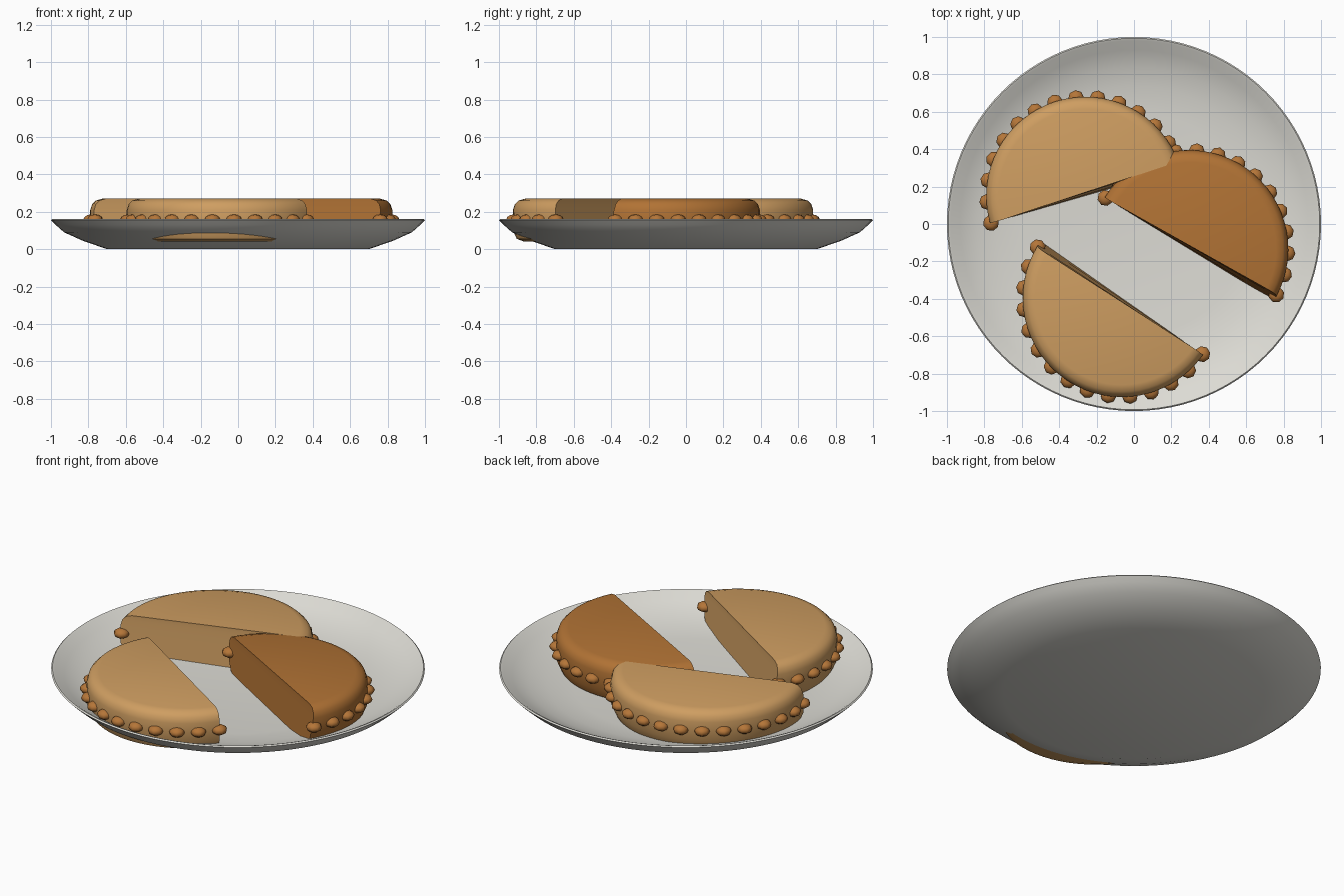
import bpy, bmesh
from math import pi, sin, cos, radians

cube = bpy.data.objects.get("Cube")
if cube:
    bpy.data.objects.remove(cube)


def material(name, rgb):
    m = bpy.data.materials.new(name)
    m.use_nodes = True
    m.diffuse_color = (*rgb, 1)
    m.node_tree.nodes["Principled BSDF"].inputs["Base Color"].default_value = (*rgb, 1)
    return m


porcelain = material("porcelain", (0.72, 0.71, 0.66))
light_crust = material("light_crust", (0.62, 0.34, 0.12))
dark_crust = material("dark_crust", (0.44, 0.17, 0.035))
crimp_brown = material("crimp_brown", (0.46, 0.18, 0.04))


def finish(bm, name, mat, angle):
    bmesh.ops.recalc_face_normals(bm, faces=bm.faces)
    mesh = bpy.data.meshes.new(name)
    bm.to_mesh(mesh)
    bm.free()
    mesh.materials.append(mat)
    obj = bpy.data.objects.new(name, mesh)
    bpy.context.collection.objects.link(obj)
    bpy.ops.object.select_all(action='DESELECT')
    obj.select_set(True)
    bpy.context.view_layer.objects.active = obj
    bpy.ops.object.shade_smooth_by_angle(angle=radians(angle))
    return obj


# Plate: a lathed dish profile, from the underside out to the rim and back in
def make_plate():
    profile = [(0, 0), (0.7, 0), (0.83, 0.045), (0.93, 0.09), (0.975, 0.13), (1, 0.155),
               (0.993, 0.162), (0.98, 0.157), (0.93, 0.125), (0.84, 0.09),
               (0.74, 0.065), (0.6, 0.05), (0, 0.045)]
    bm = bmesh.new()
    verts = [bm.verts.new((r, 0, z)) for r, z in profile]
    edges = [bm.edges.new(pair) for pair in zip(verts, verts[1:])]
    bmesh.ops.spin(bm, geom=verts + edges, cent=(0, 0, 0), axis=(0, 0, 1),
                   angle=2 * pi, steps=96)
    bmesh.ops.remove_doubles(bm, verts=bm.verts, dist=0.0005)
    return finish(bm, "plate", porcelain, 40)


# Pastry: half disc with rounded rims; the cut leans in toward one end
def make_pastry(name, mat):
    profile = [(0.47, 0.04), (0.51, 0.055), (0.53, 0.1), (0.53, 0.21),
               (0.52, 0.24), (0.5, 0.26), (0.465, 0.27)]
    steps = 32
    bm = bmesh.new()
    rings = []
    for r, z in profile:
        start = radians(4.5) * (z - 0.04) / 0.23
        angles = [start + (pi - start) * i / steps for i in range(steps + 1)]
        rings.append([bm.verts.new((r * cos(a), r * sin(a), z)) for a in angles])
    for low, high in zip(rings, rings[1:]):
        for i in range(steps):
            bm.faces.new((low[i], low[i + 1], high[i + 1], high[i]))
        bm.faces.new((low[-1], low[0], high[0], high[-1]))
    bm.faces.new(rings[0])
    bm.faces.new(rings[-1])
    return finish(bm, name, mat, 30)


# Crimped edge: a row of flattened beads around the curved side
def make_crimps(name, count=15):
    bm = bmesh.new()
    for i in range(count):
        a = radians(4 + 176 * i / (count - 1))
        bead = bmesh.ops.create_uvsphere(bm, u_segments=8, v_segments=6, radius=1)["verts"]
        for v in bead:
            x, y = 0.525 + v.co.x * 0.043, v.co.y * 0.043
            v.co = (x * cos(a) - y * sin(a), x * sin(a) + y * cos(a), 0.158 + v.co.z * 0.028)
    return finish(bm, name, crimp_brown, 50)


make_plate()
for label, place, turn, mat in [("back", (-0.26, 0.15), 16, light_crust),
                                ("left", (0.295, -0.135), -31.5, dark_crust),
                                ("front", (-0.065, -0.395), 145, light_crust)]:
    for part in (make_pastry(label + "_pastry", mat), make_crimps(label + "_crimped_edge")):
        part.location = (*place, 0)
        part.rotation_euler.z = radians(turn)
